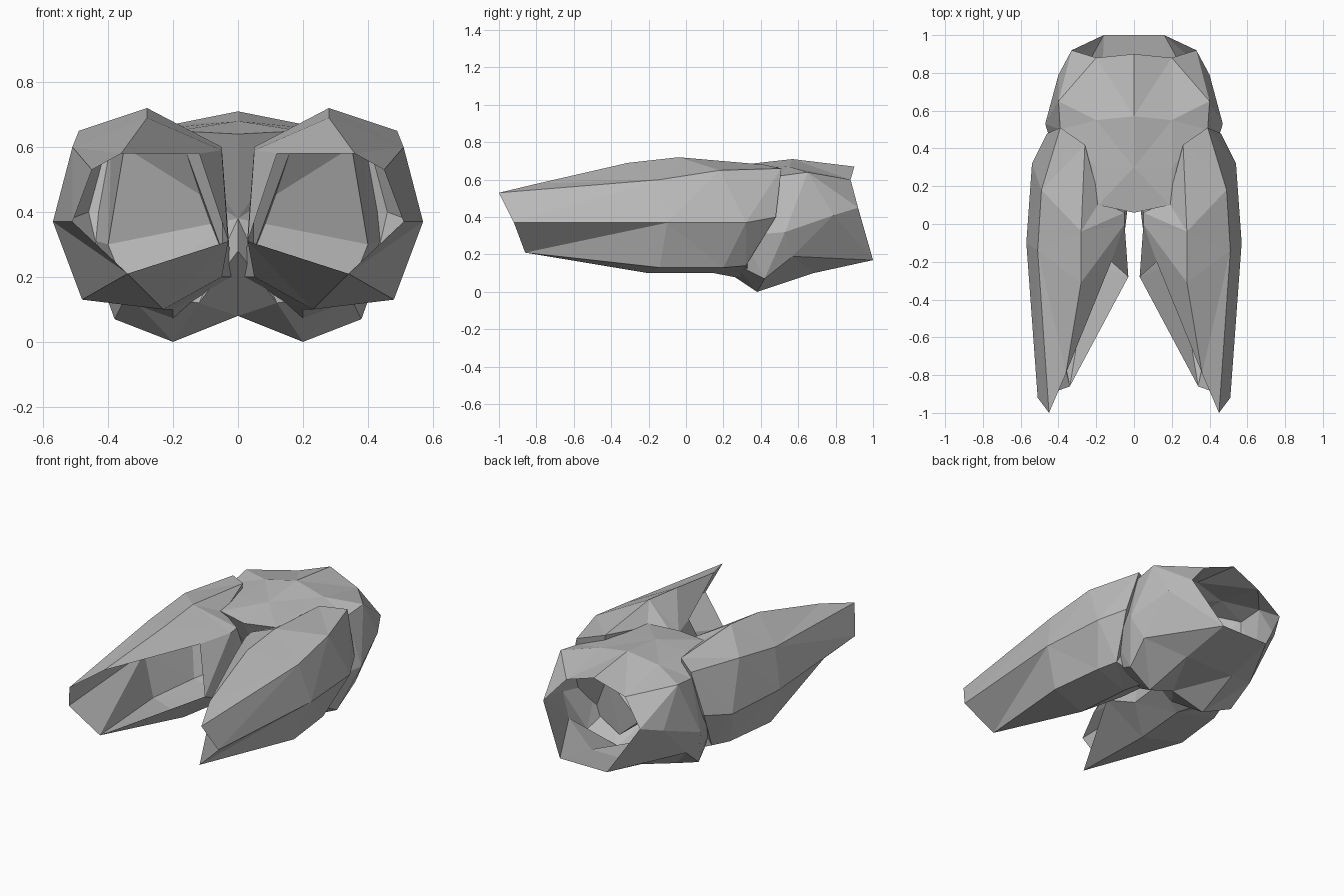
import bpy
import bmesh
from mathutils import Vector

default_cube = bpy.data.objects.get("Cube")
if default_cube:
    bpy.data.objects.remove(default_cube, do_unlink=True)


def make_material(name, colour):
    material = bpy.data.materials.new(name)
    material.use_nodes = True
    material.diffuse_color = colour
    material.node_tree.nodes["Principled BSDF"].inputs["Base Color"].default_value = colour
    return material


def mirror_ring(half):
    """Complete a half cross-section running from top centre to bottom centre."""
    return half + [(-x, y, z) for x, y, z in reversed(half[1:-1])]


def loft(name, rings, material, flip_x=False):
    """Skin matching cross-sections, leave the first end open and cap the last."""
    mesh_builder = bmesh.new()
    side = -1 if flip_x else 1
    rows = [[mesh_builder.verts.new((side * x, y, z)) for x, y, z in ring]
            for ring in rings]
    for near, far in zip(rows, rows[1:]):
        for i in range(len(near)):
            j = (i + 1) % len(near)
            mesh_builder.faces.new((near[i], near[j], far[j], far[i]))

    # Inner end cap
    last = rows[-1]
    centre = sum((vert.co for vert in last), Vector()) / len(last)
    hub = mesh_builder.verts.new(centre)
    for i, vert in enumerate(last):
        mesh_builder.faces.new((vert, last[(i + 1) % len(last)], hub))

    # Collapse repeated corners, then split into flat facets
    bmesh.ops.remove_doubles(mesh_builder, verts=mesh_builder.verts[:], dist=0.001)
    bmesh.ops.triangulate(mesh_builder, faces=mesh_builder.faces[:],
                          quad_method='SHORT_EDGE')
    bmesh.ops.recalc_face_normals(mesh_builder, faces=mesh_builder.faces[:])
    mesh = bpy.data.meshes.new(name)
    mesh_builder.to_mesh(mesh)
    mesh_builder.free()
    mesh.materials.append(material)
    part = bpy.data.objects.new(name, mesh)
    bpy.context.scene.collection.objects.link(part)
    return part


grey = make_material("plain grey", (0.5, 0.5, 0.5, 1))

# Leg sections from the slanted cuff to the hip:
# upper outer, outer, lower outer, lower inner, inner, upper inner, top
cuff = [(.45, -1, .53), (.51, -.92, .37), (.34, -.86, .21), (.34, -.86, .21),
        (.03, -.28, .31), (.12, -.2, .58), (.36, -.79, .58)]
thigh = [(.51, -.14, .6), (.57, -.1, .37), (.48, -.14, .13), (.23, -.2, .1),
         (.05, -.05, .2), (.05, 0, .59), (.28, -.31, .69)]
upper_thigh = [(.49, .18, .65), (.54, .32, .37), (.44, .2, .13), (.2, .15, .1),
               (.02, .2, .2), (.05, .06, .6), (.28, -.04, .72)]
hip_end = [(.39, .51, .66), (.46, .48, .4), (.4, .32, .14), (.2, .36, .06),
           (.04, .4, .2), (.18, .12, .64), (.26, .42, .68)]
leg_rings = [cuff, thigh, upper_thigh, hip_end]
loft("left_leg", leg_rings, grey)
loft("right_leg", leg_rings, grey, flip_x=True)

# Pelvis half-sections from the open waist to the crotch:
# top centre, top, upper side, side, lower side, bottom, bottom centre
waist = [(0, .9, .67), (.2, .88, .6), (.33, .92, .45), (.33, .92, .45),
         (.16, 1, .17), (.16, 1, .17), (0, 1, .17)]
back = [(0, .57, .71), (.2, .55, .67), (.4, .65, .64), (.4, .79, .41),
        (.4, .57, .19), (.17, .68, .1), (0, .68, .1)]
seat = [(0, .3, .68), (.2, .3, .66), (.39, .5, .62), (.47, .53, .32),
        (.38, .42, .07), (.2, .38, 0), (0, .35, .08)]
crotch = [(0, .06, .64), (.19, .1, .65), (.35, .2, .6), (.4, .3, .3),
          (.34, .26, .15), (.12, .2, .12), (0, .12, .28)]
loft("pelvis", [mirror_ring(half) for half in (waist, back, seat, crotch)], grey)
